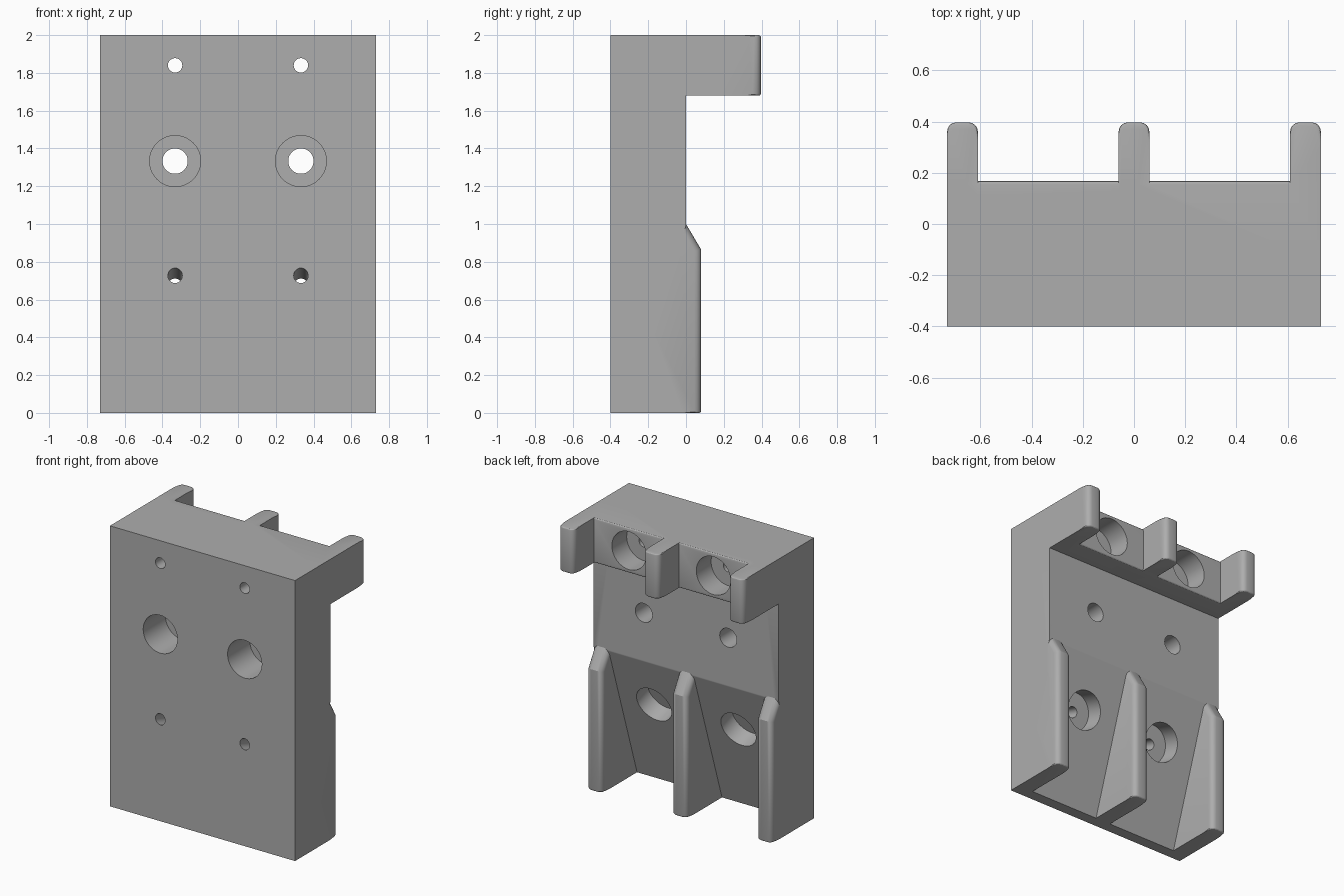
import bpy
import bmesh
from mathutils import Vector

if "Cube" in bpy.data.objects:
    bpy.data.objects.remove(bpy.data.objects["Cube"], do_unlink=True)

grey = bpy.data.materials.new("plain grey")
grey.use_nodes = True
GREY = (0.42, 0.42, 0.42, 1)
grey.diffuse_color = GREY
grey.node_tree.nodes["Principled BSDF"].inputs["Base Color"].default_value = GREY

HALF = 0.73          # half width of the block
RIB = 0.12           # rib thickness
HOLE_X = 0.333
SLOPE_TOP, SLOPE_FOOT = 0.99, -0.32


def to_object(name, bm):
    bmesh.ops.recalc_face_normals(bm, faces=bm.faces)
    mesh = bpy.data.meshes.new(name)
    bm.to_mesh(mesh)
    bm.free()
    mesh.materials.append(grey)
    obj = bpy.data.objects.new(name, mesh)
    bpy.context.collection.objects.link(obj)
    return obj


def prism(profile, x0, x1):
    """Extrude a (y, z) profile from x0 to x1."""
    bm = bmesh.new()
    face = bm.faces.new([bm.verts.new((x0, y, z)) for y, z in profile])
    moved = bmesh.ops.extrude_face_region(bm, geom=[face])["geom"]
    verts = [v for v in moved if isinstance(v, bmesh.types.BMVert)]
    bmesh.ops.translate(bm, verts=verts, vec=(x1 - x0, 0, 0))
    bmesh.ops.recalc_face_normals(bm, faces=bm.faces)
    return bm


def round_edges(bm, test, radius, segments):
    edges = [e for e in bm.edges if test(*[v.co for v in e.verts])]
    bmesh.ops.bevel(bm, geom=edges, offset=radius, segments=segments,
                    profile=0.5, affect='EDGES', clamp_overlap=True)


def combine(target, tool, operation):
    """Apply a boolean, then discard the tool."""
    mod = target.modifiers.new(operation.lower(), 'BOOLEAN')
    mod.operation, mod.solver, mod.object = operation, 'EXACT', tool
    bpy.context.view_layer.objects.active = target
    bpy.ops.object.modifier_apply(modifier=mod.name)
    bpy.data.objects.remove(tool, do_unlink=True)


def drill(target, start, end, radius):
    start, end = Vector(start), Vector(end)
    axis = end - start
    bm = bmesh.new()
    bmesh.ops.create_cone(bm, cap_ends=True, segments=48, radius1=radius,
                          radius2=radius, depth=axis.length)
    bmesh.ops.rotate(bm, verts=bm.verts,
                     matrix=Vector((0, 0, 1)).rotation_difference(axis).to_matrix())
    bmesh.ops.translate(bm, verts=bm.verts, vec=(start + end) / 2)
    combine(target, to_object("hole_cutter", bm), 'DIFFERENCE')


# Main body: plate with a back ledge at the top and a sloped lower back
body_profile = [(-0.4, 0), (SLOPE_FOOT, 0), (0, SLOPE_TOP), (0, 1.68),
                (0.167, 1.68), (0.167, 2), (-0.4, 2)]
bm = prism(body_profile, -HALF, HALF)
round_edges(bm, lambda a, b: min(a.y, b.y) > 0.16 and abs(a.x - b.x) > 1, 0.012, 3)
block = to_object("mounting_block", bm)

# Upper and lower ribs: both sides and the middle
upper_profile = [(-0.1, 1.68), (0.397, 1.68), (0.397, 2), (-0.1, 2)]
lower_profile = [(-0.38, 0), (0.08, 0), (0.08, 0.865), (0, 1.0), (-0.38, 1.0)]
for x0 in (-HALF, -RIB / 2, HALF - RIB):
    bm = prism(upper_profile, x0, x0 + RIB)
    round_edges(bm, lambda a, b: min(a.y, b.y) > 0.3 and abs(a.z - b.z) > 0.1, 0.036, 4)
    round_edges(bm, lambda a, b: min(a.y, b.y) > 0.34 and abs(a.z - b.z) < 0.001, 0.012, 3)
    combine(block, to_object("upper_rib", bm), 'UNION')

    bm = prism(lower_profile, x0, x0 + RIB)
    round_edges(bm, lambda a, b: min(a.y, b.y) > -0.01 and abs(a.z - b.z) > 0.05, 0.036, 4)
    round_edges(bm, lambda a, b: min(a.y, b.y) > 0.03 and max(a.z, b.z) < 0.001, 0.012, 3)
    combine(block, to_object("lower_rib", bm), 'UNION')

# Stepped screw holes on both sides
slant = Vector((0, 1, SLOPE_FOOT / SLOPE_TOP)).normalized()
for x in (-HOLE_X, HOLE_X):
    # top: narrow through hole, wide bore from the back
    drill(block, (x, -0.5, 1.84), (x, 0.1, 1.84), 0.038)
    drill(block, (x, 0, 1.84), (x, 0.3, 1.84), 0.135)
    # middle: wide bore from the front, medium through hole
    drill(block, (x, -0.5, 1.333), (x, -0.15, 1.333), 0.135)
    drill(block, (x, -0.2, 1.333), (x, 0.1, 1.333), 0.067)
    # bottom: both bores square to the slope
    entry = Vector((x, -0.4, 0.727))
    drill(block, entry - slant * 0.1, entry + slant * 0.22, 0.038)
    drill(block, entry + slant * 0.17, entry + slant * 0.5, 0.135)

bpy.ops.object.select_all(action='DESELECT')
block.select_set(True)
bpy.context.view_layer.objects.active = block
bpy.ops.object.shade_smooth_by_angle(angle=0.52)
